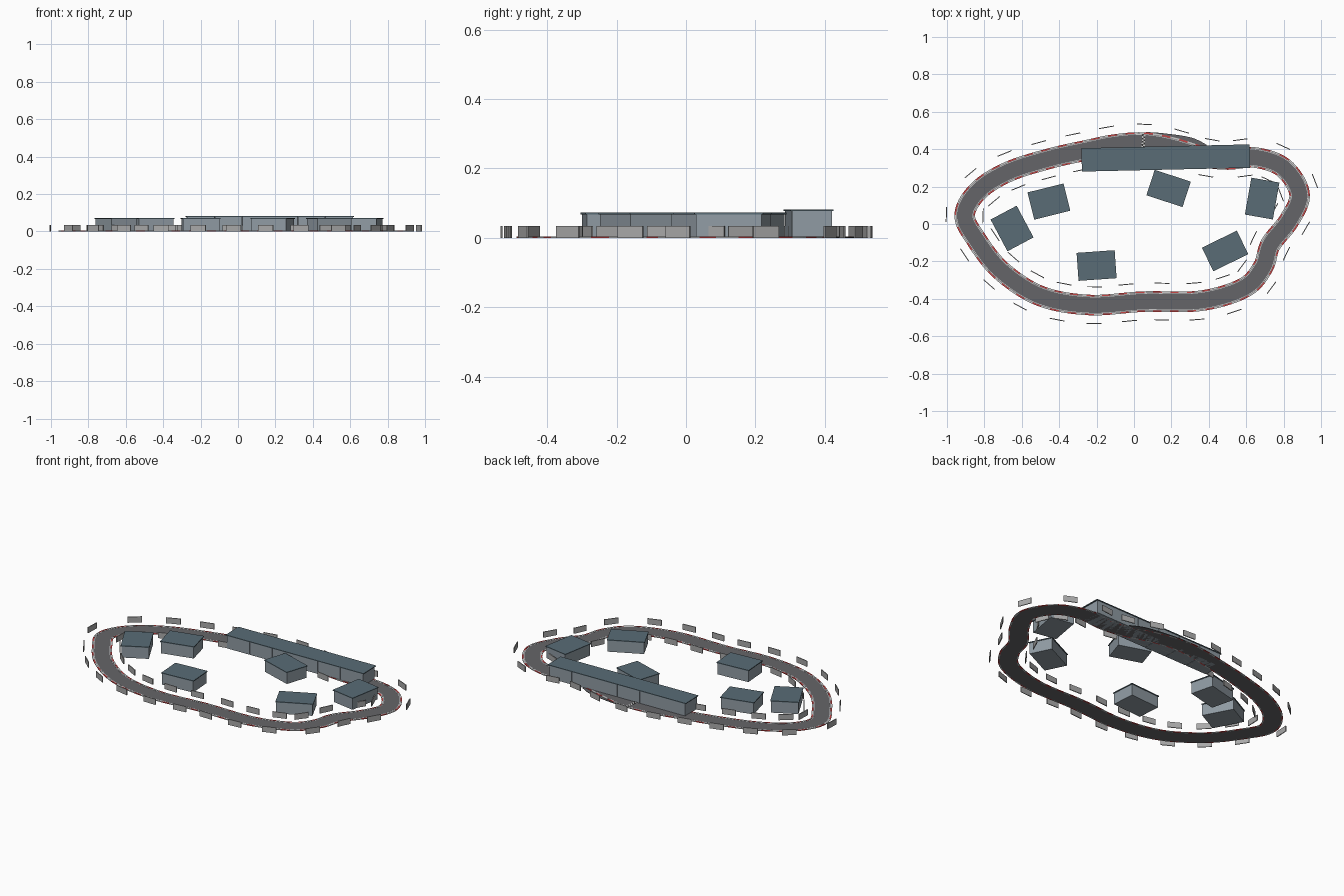
import bpy, bmesh, math
from mathutils import Vector, Matrix

if "Cube" in bpy.data.objects:
    bpy.data.objects.remove(bpy.data.objects["Cube"])


def material(name, rgb):
    m = bpy.data.materials.new(name)
    m.diffuse_color = (*rgb, 1)
    m.use_nodes = True
    m.node_tree.nodes["Principled BSDF"].inputs["Base Color"].default_value = m.diffuse_color
    return m


ASPHALT = material("asphalt", (0.13, 0.13, 0.14))
RED = material("kerb_red", (0.6, 0.06, 0.06))
WHITE = material("paint_white", (0.75, 0.75, 0.75))
BLACK = material("paint_black", (0.03, 0.03, 0.03))
WALL = material("wall", (0.28, 0.33, 0.37))
ROOF = material("roof", (0.1, 0.15, 0.18))
BARRIER = material("barrier", (0.4, 0.4, 0.4))


def catmull(pts, closed, sub=40):
    n, out = len(pts), []
    pick = (lambda i: pts[i % n]) if closed else (lambda i: pts[min(max(i, 0), n - 1)])
    for i in range(n if closed else n - 1):
        a, b, c, d = (Vector(pick(i + k)) for k in (-1, 0, 1, 2))
        for s in range(sub):
            t = s / sub
            out.append(0.5 * (2 * b + (c - a) * t + (2 * a - 5 * b + 4 * c - d) * t * t
                              + (3 * b - a - 3 * c + d) * t ** 3))
    out.append(Vector(pts[0] if closed else pts[-1]))
    return out


def resample(poly, count):
    # Evenly spaced points with their left-hand normals
    acc = [0]
    for a, b in zip(poly, poly[1:]):
        acc.append(acc[-1] + (b - a).length)
    res, j = [], 0
    for k in range(count + 1):
        d = acc[-1] * k / count
        while j < len(poly) - 2 and acc[j + 1] < d:
            j += 1
        t = (d - acc[j]) / max(acc[j + 1] - acc[j], 1e-9)
        tan = (poly[j + 1] - poly[j]).normalized()
        res.append((poly[j].lerp(poly[j + 1], t), Vector((-tan.y, tan.x))))
    return res


def finish(bm, name, mats):
    bmesh.ops.recalc_face_normals(bm, faces=bm.faces)
    me = bpy.data.meshes.new(name)
    bm.to_mesh(me)
    bm.free()
    for m in mats:
        me.materials.append(m)
    ob = bpy.data.objects.new(name, me)
    bpy.context.collection.objects.link(ob)
    return ob


def strip(bm, path, lo, hi, z0, z1, closed=False, mat=0):
    # Flat slab swept between two offsets from a path
    rings = []
    for p, n in (path[:-1] if closed else path):
        rings.append([bm.verts.new((*(p + n * o), z))
                      for o, z in ((lo, z0), (hi, z0), (hi, z1), (lo, z1))])
    pairs = list(zip(rings, rings[1:])) + ([(rings[-1], rings[0])] if closed else [])
    faces = [bm.faces.new((a[k], a[(k + 1) % 4], b[(k + 1) % 4], b[k]))
             for a, b in pairs for k in range(4)]
    if not closed:
        faces += [bm.faces.new(rings[0]), bm.faces.new(rings[-1])]
    for f in faces:
        f.material_index = mat


def box(bm, centre, size, angle=0, mat=0):
    m = (Matrix.Translation(centre) @ Matrix.Rotation(angle, 4, 'Z')
         @ Matrix.Diagonal((*size, 1)))
    for v in bmesh.ops.create_cube(bm, size=1, matrix=m)["verts"]:
        for f in v.link_faces:
            f.material_index = mat


# Circuit centre line, clockwise from the start line
CENTRE = [(0.05, 0.435), (0.20, 0.41), (0.37, 0.36), (0.50, 0.345), (0.65, 0.355),
          (0.80, 0.30), (0.885, 0.16), (0.83, 0.02), (0.73, -0.11), (0.69, -0.23),
          (0.59, -0.34), (0.36, -0.41), (0.05, -0.415), (-0.24, -0.433),
          (-0.50, -0.385), (-0.71, -0.25), (-0.845, -0.08), (-0.905, 0.05),
          (-0.83, 0.18), (-0.67, 0.28), (-0.45, 0.35), (-0.25, 0.395), (-0.10, 0.425)]
N = 384
track = resample(catmull(CENTRE, True), N)

# Track surface
bm = bmesh.new()
strip(bm, track, -0.048, 0.048, 0, 0.003, closed=True)
finish(bm, "track", [ASPHALT])

# Painted edge lines
bm = bmesh.new()
for s in (-0.043, 0.043):
    strip(bm, track, s - 0.0015, s + 0.0015, 0.002, 0.0034, closed=True)
finish(bm, "edge_lines", [WHITE])

# Alternating kerb blocks on both edges
bm = bmesh.new()
for k in range(0, N, 4):
    for lo in (-0.055, 0.047):
        strip(bm, track[k:k + 5], lo, lo + 0.008, 0, 0.004, mat=(k // 4) % 2)
finish(bm, "kerbs", [RED, WHITE])

# Pit lane leaving and rejoining on the outer side
pit = resample(catmull([(-0.27, 0.395), (-0.10, 0.44), (0.05, 0.47), (0.20, 0.46),
                        (0.31, 0.44), (0.38, 0.405)], False), 40)
bm = bmesh.new()
strip(bm, pit, -0.02, 0.02, 0, 0.0025)
finish(bm, "pit_lane", [ASPHALT])

# Chequered start line
bm = bmesh.new()
p0, n0 = track[0]
t0 = Vector((n0.y, -n0.x))
for i in range(2):
    for j in range(10):
        c = p0 + n0 * (j - 4.5) * 0.0085 + t0 * (i - 0.5) * 0.0085
        box(bm, (c.x, c.y, 0.0033), (0.0085, 0.0085, 0.001),
            math.atan2(t0.y, t0.x), (i + j) % 2)
finish(bm, "start_line", [WHITE, BLACK])

# Barrier panels inside and outside the circuit
bm = bmesh.new()
PANELS = 24
for k in range(PANELS):
    p, n = track[k * N // PANELS]
    for off in (-0.098, 0.098):
        c = p + n * off
        box(bm, (c.x, c.y, 0.017), (0.08, 0.005, 0.034), math.atan2(-n.x, n.y))
finish(bm, "barriers", [BARRIER])

# Infield buildings: x, y, width, depth, degrees
BUILDINGS = [(-0.455, 0.12, 0.198, 0.15, 14), (-0.652, -0.024, 0.158, 0.192, 28),
             (0.185, 0.19, 0.203, 0.143, -18), (0.685, 0.136, 0.152, 0.2, -10),
             (0.487, -0.144, 0.208, 0.14, 26), (-0.2, -0.222, 0.204, 0.15, 4)]
for i, (x, y, w, d, a) in enumerate(BUILDINGS, 1):
    bm = bmesh.new()
    box(bm, (x, y, 0.034), (w - 0.008, d - 0.008, 0.068), math.radians(a))
    box(bm, (x, y, 0.070), (w, d, 0.005), math.radians(a), 1)
    finish(bm, f"building_{i}", [WALL, ROOF])

# Pit building made of six garage bays under one roof
bm = bmesh.new()
ang, c = math.radians(1.3), Vector((0.17, 0.353))
d = Vector((math.cos(ang), math.sin(ang)))
for i in range(6):
    q = c + d * (i - 2.5) * 0.148
    box(bm, (q.x, q.y, 0.0385), (0.146, 0.116, 0.077), ang)
box(bm, (c.x, c.y, 0.0792), (0.9, 0.125, 0.0045), ang, 1)
finish(bm, "pit_building", [WALL, ROOF])
